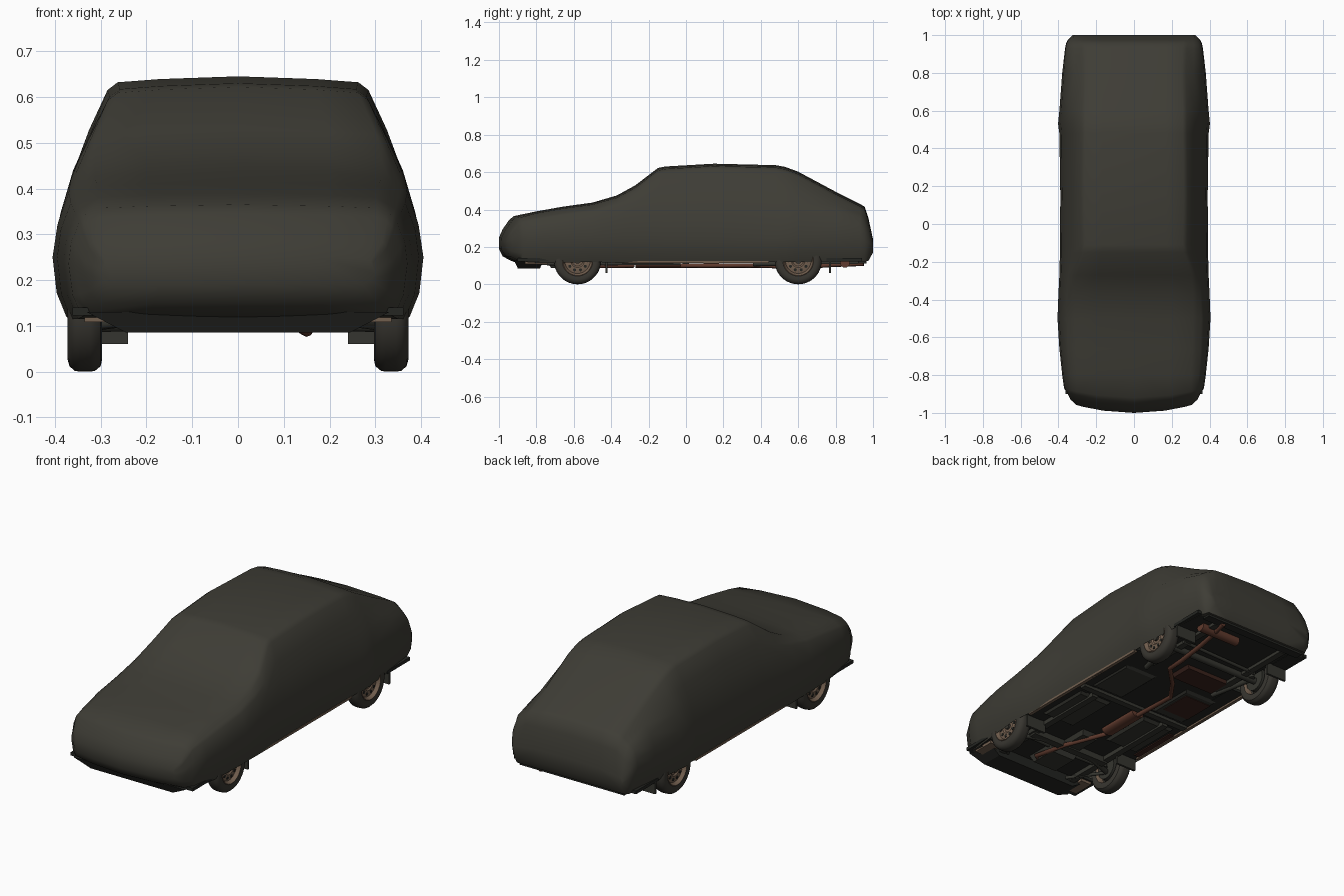
import bpy, bmesh, math
from mathutils import Vector

if "Cube" in bpy.data.objects:
    bpy.data.objects.remove(bpy.data.objects["Cube"])


def mat(name, r, g, b):
    m = bpy.data.materials.new(name)
    m.diffuse_color = (r, g, b, 1)
    m.use_nodes = True
    m.node_tree.nodes["Principled BSDF"].inputs["Base Color"].default_value = m.diffuse_color
    return m


CLOTH = mat("cover cloth", 0.048, 0.046, 0.036)
TYRE = mat("tyre rubber", 0.040, 0.037, 0.030)
RIM = mat("dusty tan metal", 0.17, 0.115, 0.078)
DARK = mat("dark underbody", 0.018, 0.019, 0.016)
FRAME = mat("grey chassis", 0.036, 0.036, 0.029)
RUST = mat("rusty exhaust", 0.115, 0.042, 0.026)
STAIN = mat("dark red primer", 0.045, 0.017, 0.012)


def finish(bm, name, m, smooth=None):
    bmesh.ops.remove_doubles(bm, verts=bm.verts, dist=1e-5)
    bmesh.ops.recalc_face_normals(bm, faces=bm.faces)
    me = bpy.data.meshes.new(name)
    bm.to_mesh(me)
    bm.free()
    me.materials.append(m)
    ob = bpy.data.objects.new(name, me)
    bpy.context.collection.objects.link(ob)
    if smooth:
        bpy.ops.object.select_all(action='DESELECT')
        ob.select_set(True)
        bpy.context.view_layer.objects.active = ob
        bpy.ops.object.shade_smooth_by_angle(angle=math.radians(smooth))
    return ob


def mirror(ob):
    md = ob.modifiers.new("mirror", 'MIRROR')
    md.merge_threshold = 0.0005
    return ob


def box(name, m, x0, x1, y0, y1, z0, z1, both=False, taper=1.0):
    bm = bmesh.new()
    bmesh.ops.create_cube(bm, size=1)
    cx = (x0 + x1) / 2
    for v in bm.verts:
        k = taper if v.co.z < 0 else 1
        v.co = Vector((cx + v.co.x * (x1 - x0) * k,
                       (y0 + y1) / 2 + v.co.y * (y1 - y0) * k,
                       (z0 + z1) / 2 + v.co.z * (z1 - z0)))
    ob = finish(bm, name, m)
    return mirror(ob) if both else ob


def rod(name, m, a, b, r, both=False, seg=12, sx=1.0):
    a, b = Vector(a), Vector(b)
    bm = bmesh.new()
    bmesh.ops.create_cone(bm, cap_ends=True, segments=seg, radius1=r, radius2=r, depth=(b - a).length)
    bmesh.ops.scale(bm, vec=(sx, 1, 1), verts=bm.verts)
    q = Vector((0, 0, 1)).rotation_difference(b - a)
    for v in bm.verts:
        v.co = q @ v.co + (a + b) / 2
    ob = finish(bm, name, m, 40)
    return mirror(ob) if both else ob


def pipe(name, m, pts, r):
    cu = bpy.data.curves.new(name, 'CURVE')
    cu.dimensions = '3D'
    cu.bevel_depth, cu.bevel_resolution, cu.use_fill_caps = r, 2, True
    s = cu.splines.new('POLY')
    s.points.add(len(pts) - 1)
    for p, c in zip(s.points, pts):
        p.co = (*c, 1)
    cu.materials.append(m)
    ob = bpy.data.objects.new(name, cu)
    bpy.context.collection.objects.link(ob)


def lathe(name, m, prof, y, z, seg=36):
    """Revolve (x, radius) points about the wheel axle."""
    bm = bmesh.new()
    rings = [[bm.verts.new((x, y + r * math.cos(2 * math.pi * i / seg), z + r * math.sin(2 * math.pi * i / seg)))
              for i in range(seg)] for x, r in prof]
    for a, b in zip(rings, rings[1:]):
        for i in range(seg):
            j = (i + 1) % seg
            bm.faces.new((a[i], a[j], b[j], b[i]))
    return mirror(finish(bm, name, m, 35))


# Cloth cover: half cross-sections lofted front to back, then mirrored
# y, hem z, widest x, shoulder x, shoulder z, top edge x, top z
STATIONS = [
    (-1.00, .19, .30, .295, .235, .29, .25), (-.98, .15, .335, .325, .27, .315, .295),
    (-.945, .13, .355, .34, .31, .325, .345), (-.92, .12, .37, .345, .33, .325, .365),
    (-.80, .115, .38, .355, .345, .325, .39), (-.66, .115, .395, .365, .37, .33, .415),
    (-.50, .12, .405, .37, .39, .335, .437), (-.37, .115, .40, .365, .42, .335, .475),
    (-.27, .115, .395, .365, .42, .325, .53), (-.15, .115, .392, .36, .43, .285, .622),
    (-.11, .115, .392, .36, .43, .28, .63), (.15, .112, .39, .358, .44, .285, .645),
    (.48, .12, .395, .358, .44, .28, .637), (.53, .12, .402, .36, .44, .28, .628),
    (.60, .12, .395, .36, .43, .28, .602), (.80, .122, .38, .35, .39, .275, .495),
    (.93, .122, .365, .345, .355, .28, .43), (.955, .122, .36, .34, .33, .285, .415),
    (.975, .125, .35, .33, .30, .29, .355), (1.0, .17, .32, .315, .21, .31, .24)]
bm = bmesh.new()
loops = []
for y, zb, wm, ws, zs, wt, zt in STATIONS:
    f = min(1, (zt - zs) / .06)
    zm = min(.25, zb + .55 * (zs - zb))
    wb = wm - .03
    half = [(0, zb), (.6 * wb, zb), (wb, zb), (wm - .009, zb + .4 * (zm - zb)), (wm, zm),
            ((wm + ws) / 2 + .007, (zm + zs) / 2), (ws, zs),
            ((ws + wt) / 2 + .004, (zs + zt - .03 * f) / 2), (wt, zt - .03 * f),
            (wt - .022, zt - .013 * f), (.6 * wt, zt - .006 * f), (0, zt)]
    bow = .45 * max(0, min(1, (-.8 - y) / .15))
    loops.append([bm.verts.new((x, y + bow * x * x, z)) for x, z in half])
for n, (a, b) in enumerate(zip(loops, loops[1:])):
    for k in range(11):
        if k < 2 and 3 < n < 16:
            continue            # open underneath
        bm.faces.new((a[k], a[k + 1], b[k + 1], b[k]))
for e in (loops[0], loops[-1]):
    bm.faces.new((e[0], e[1], e[10], e[11]))
    bm.faces.new(e[1:11])
mirror(finish(bm, "car_cover", CLOTH, 50))

# Floor pan with open wheel wells
box("floor_pan", DARK, -.27, .27, -.9, .94, .125, .14)
for y0, y1 in ((-.9, -.73), (-.43, .45), (.75, .94)):
    box("side_floor", DARK, .27, .362, y0, y1, .123, .14, True)
for yc in (-.58, .60):
    box("wheel_well_roof", DARK, .24, .36, yc - .16, yc + .16, .27, .28, True)
    box("wheel_well_wall", DARK, .25, .27, yc - .16, yc + .16, .125, .28, True)
box("front_apron", DARK, -.33, .33, -.92, -.76, .085, .13, taper=.74)
box("sill", RIM, .35, .368, -.40, .44, .113, .125, True)
box("front_valance", RIM, .27, .335, -.86, -.74, .108, .125, True)
box("rear_valance", DARK, -.31, .31, .92, .965, .112, .13)

# Floor pressings and chassis rails
box("floor_pressing", FRAME, .11, .31, -.36, -.05, .112, .126, True, .88)
box("rear_floor_pressing", FRAME, .10, .30, .02, .30, .116, .126, True, .88)
box("chassis_rail", FRAME, .215, .25, -.86, -.03, .102, .126, True)
box("rear_rail", FRAME, .20, .235, .40, .92, .108, .126, True)
box("floor_crossmember", FRAME, -.34, .34, -.02, .015, .108, .126)
box("stained_patch", STAIN, -.29, -.13, .08, .26, .113, .117)
box("stained_patch", STAIN, -.35, -.32, -.38, -.10, .117, .124)
box("fuel_tank", STAIN, -.22, .06, .36, .50, .108, .126, taper=.9)

# Engine sump, gearbox and suspension
box("sump", FRAME, -.10, .08, -.74, -.56, .088, .13, taper=.8)
box("gearbox", FRAME, -.07, .05, -.54, -.34, .10, .14, taper=.75)
box("front_crossmember", FRAME, -.24, .24, -.54, -.50, .092, .125)
rod("front_lower_arm", FRAME, (.13, -.52, .105), (.31, -.58, .10), .014, True)
rod("front_tie_bar", FRAME, (.18, -.80, .115), (.30, -.59, .10), .009, True)
rod("drive_shaft", FRAME, (.05, -.59, .125), (.31, -.58, .125), .012, True)
rod("front_strut", FRAME, (.28, -.58, .12), (.265, -.56, .27), .02, True)
rod("rear_axle", FRAME, (-.31, .60, .115), (.31, .60, .115), .018)
rod("trailing_arm", FRAME, (.22, .36, .11), (.27, .60, .112), .014, True)
rod("panhard_rod", FRAME, (-.25, .66, .115), (.24, .68, .112), .009)
rod("rear_damper", FRAME, (.265, .62, .11), (.25, .60, .27), .017, True)

# Exhaust
pipe("exhaust_front_pipe", RUST, [(-.04, -.62, .12), (.02, -.72, .105), (.08, -.68, .10), (.04, -.5, .098),
                                 (-.05, -.28, .10)], .012)
pipe("exhaust_mid_pipe", RUST, [(-.05, -.05, .10), (-.06, .22, .10), (.02, .33, .10), (.13, .44, .10),
                               (.15, .56, .088), (.16, .72, .10), (.17, .8, .105), (.20, .95, .11)], .012)
rod("centre_muffler", RUST, (-.05, -.27, .11), (-.05, -.03, .11), .022, seg=16, sx=1.7)
rod("rear_muffler", RUST, (.03, .85, .115), (.27, .85, .115), .026, seg=16)

# Wheels: tyre, dished rim, hub and vent slots
R = .126
for yc in (-.58, .60):
    lathe("tyre", TYRE, [(.300, .082), (.297, .10), (.300, .114), (.312, .124), (.322, R), (.345, R),
                         (.357, .124), (.368, .114), (.372, .10), (.368, .082), (.355, .08)], yc, R)
    lathe("rim", RIM, [(.300, .083), (.306, .078), (.335, .074), (.300, .083)], yc, R)
    lathe("rim_face", RIM, [(.367, .083), (.370, .079), (.362, .074), (.352, .068), (.356, .052),
                            (.356, .036), (.350, .028), (.352, .0005)], yc, R)
    rod("hub", TYRE, (.345, yc, R), (.362, yc, R), .016, True)
    rod("brake_drum", FRAME, (.30, yc, R), (.335, yc, R), .062, True, 24)
    for i in range(10):
        a = 2 * math.pi * i / 10
        p = (yc + .051 * math.cos(a), R + .051 * math.sin(a))
        rod("vent_slot", DARK, (.352, *p), (.3575, *p), .0085, True, 8)

# Mud flaps behind each wheel
for y in (-.425, .77):
    box("mud_flap", FRAME, .24, .36, y - .006, y + .006, .06, .14, True)
